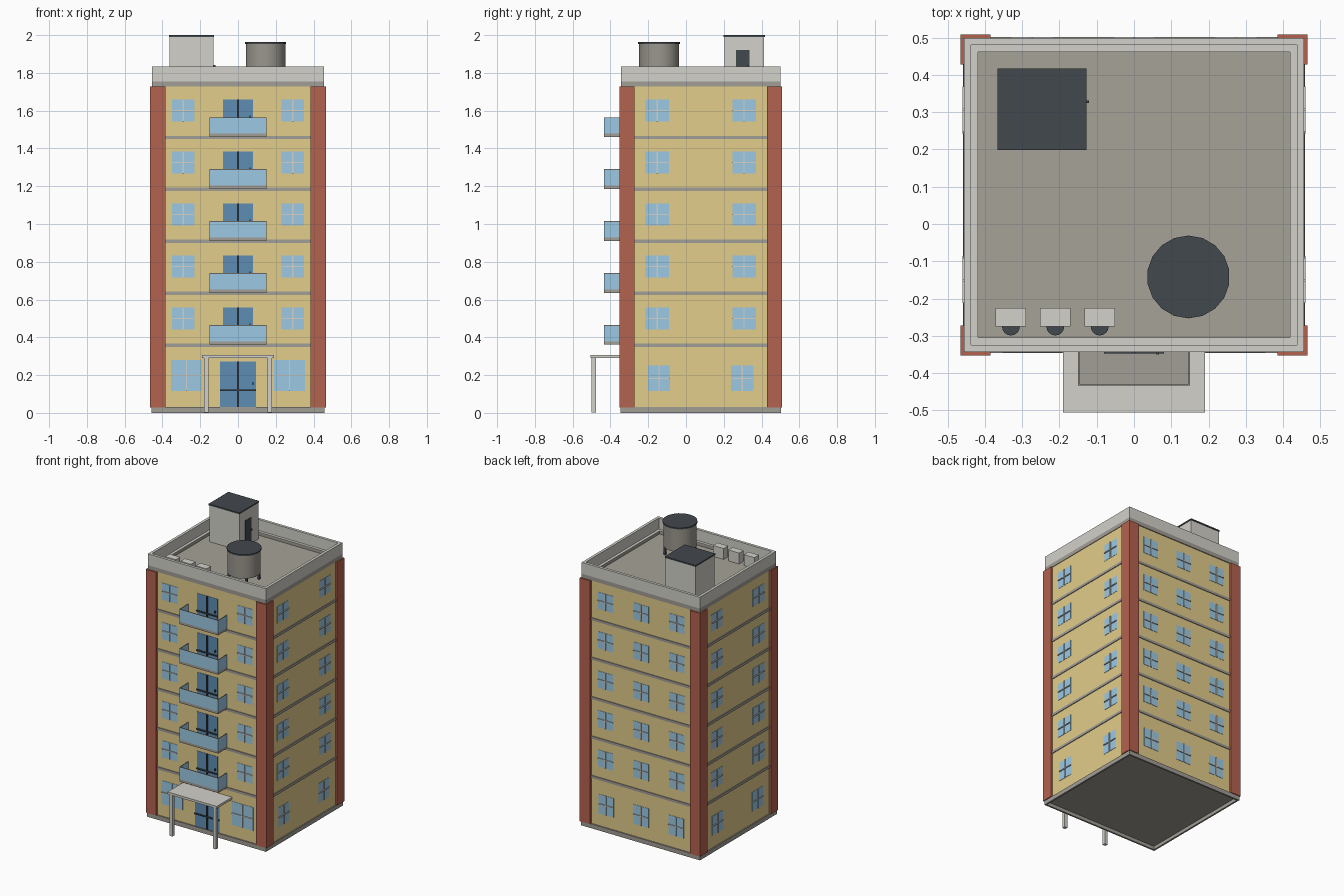
import bpy, bmesh, math
from mathutils import Matrix

cube = bpy.data.objects.get("Cube")
if cube:
    bpy.data.objects.remove(cube)


def material(name, hex_code):
    rgb = [int(hex_code[i:i + 2], 16) / 255 for i in (0, 2, 4)]
    lin = [c / 12.92 if c < 0.04045 else ((c + 0.055) / 1.055) ** 2.4 for c in rgb]
    m = bpy.data.materials.new(name)
    m.use_nodes = True
    m.diffuse_color = (*lin, 1)
    m.node_tree.nodes["Principled BSDF"].inputs["Base Color"].default_value = (*lin, 1)
    return m


WALL = material("yellow render", "E3CD8B")
BRICK = material("red brick", "B4634E")
LIGHT = material("light concrete", "D2D1CA")
GREY = material("grey concrete", "A29E96")
ROOF = material("roof felt", "A6A298")
GLASS = material("window glass", "9CC9E4")
DOOR = material("door glass", "5F8DB4")
DARK = material("dark metal", "42484E")
TANK = material("tank metal", "9B978E")


def finish(name, bm, mat):
    mesh = bpy.data.meshes.new(name)
    bm.to_mesh(mesh)
    bm.free()
    mesh.materials.append(mat)
    ob = bpy.data.objects.new(name, mesh)
    bpy.context.collection.objects.link(ob)
    return ob


def boxes(name, mat, items):
    """One object made of boxes, each given as (centre, size)."""
    bm = bmesh.new()
    for c, s in items:
        bmesh.ops.create_cube(bm, size=1, matrix=Matrix.Translation(c) @ Matrix.Diagonal((*s, 1)))
    return finish(name, bm, mat)


def span(x0, x1, y0, y1, z0, z1):
    return (((x0 + x1) / 2, (y0 + y1) / 2, (z0 + z1) / 2), (x1 - x0, y1 - y0, z1 - z0))


def cylinders(name, mat, items, sides):
    """Upright cylinders, each given as (x, y, z0, z1, radius)."""
    bm = bmesh.new()
    for x, y, z0, z1, r in items:
        bmesh.ops.create_cone(bm, cap_ends=True, segments=sides, radius1=r, radius2=r,
                              depth=z1 - z0, matrix=Matrix.Translation((x, y, (z0 + z1) / 2)))
    return finish(name, bm, mat)


CY = 0.078                # middle of the tower in y
WX, WY = 0.452, 0.415     # wall half sizes
DECK = 1.735              # roof deck height
FLOOR = 0.275
bands = [0.358 + FLOOR * i for i in range(5)]


def slab(hx, hy, z0, z1):
    return span(-hx, hx, CY - hy, CY + hy, z0, z1)


def ring(hx, hy, t, z0, z1):
    """Four walls of thickness t inside a rectangle."""
    walls = []
    for s in (-1, 1):
        walls.append(((0, CY + s * (hy - t / 2), (z0 + z1) / 2), (2 * hx, t, z1 - z0)))
        walls.append(((s * (hx - t / 2), CY, (z0 + z1) / 2), (t, 2 * (hy - t), z1 - z0)))
    return walls


def on_wall(side, u, z, w, h, t):
    """Plate of thickness t on a facade, centred at u along it."""
    if side in ("front", "back"):
        s = -1 if side == "front" else 1
        return ((u, CY + s * (WY + t / 2), z), (w, t, h))
    s = -1 if side == "left" else 1
    return ((s * (WX + t / 2), CY + u, z), (t, w, h))


# Tower, standing on a hollow plinth
boxes("walls", WALL, [slab(WX, WY, 0.029, 1.73)])
boxes("plinth", GREY, ring(0.459, 0.424, 0.012, 0, 0.03))
boxes("ground_slab", GREY, [slab(0.45, 0.415, 0.024, 0.0295)])
boxes("floor_bands", GREY, [slab(0.457, 0.42, z - 0.009, z + 0.009) for z in bands])
boxes("corner_pillars", BRICK, [((sx * 0.425, CY + sy * 0.39, 0.878), (0.08, 0.08, 1.698))
                                for sx in (-1, 1) for sy in (-1, 1)])

# Roof edge beam, sunken deck and parapet
PX, PY, T = 0.456, 0.421, 0.019
boxes("roof_edge", GREY, ring(PX, PY, 2 * T, 1.727, 1.755))
boxes("roof_deck", ROOF, [slab(PX - 2 * T, PY - 2 * T, 1.727, DECK)])
boxes("parapet", LIGHT, ring(PX, PY, T, 1.755, 1.834))
boxes("parapet_ledge", LIGHT, ring(PX - T, PY - T, T, 1.753, 1.757))

# Windows: (side, u, z, width, height)
windows = []
for i in range(5):
    z = 0.5 + FLOOR * i
    windows += [("front", u, z, 0.117, 0.117) for u in (-0.29, 0.29)]
    windows += [("back", u, z, 0.117, 0.117) for u in (-0.275, 0, 0.275)]
    windows += [(s, u, z, 0.125, 0.117) for s in ("left", "right") for u in (-0.23, 0.23)]
windows += [("front", u, 0.197, 0.164, 0.164) for u in (-0.272, 0.272)]
windows += [("back", u, 0.183, 0.117, 0.135) for u in (-0.27, 0, 0.27)]
windows += [(s, u, 0.183, 0.117, 0.135) for s in ("left", "right") for u in (-0.22, 0.22)]
for side in ("front", "back", "left", "right"):
    own = [w for w in windows if w[0] == side]
    boxes(side + "_window_panes", GLASS, [on_wall(*w, 0.002) for w in own])
    boxes(side + "_window_bars", LIGHT,
          [on_wall(s, u, z, 0.006, h - 0.004, 0.008) for s, u, z, w, h in own]
          + [on_wall(s, u, z, w - 0.004, 0.006, 0.008) for s, u, z, w, h in own])

# Doors: (bottom, top, half width)
doors = [(0.03, 0.272, 0.095)] + [(z + 0.009, z + 0.201, 0.08) for z in bands]
panes, bars = [], []
for z0, z1, hw in doors:
    h = z1 - z0
    panes.append(on_wall("front", 0, (z0 + z1) / 2, 2 * hw, h, 0.002))
    bars.append(on_wall("front", 0, (z0 + z1) / 2, 0.008, h, 0.01))
    bars.append(on_wall("front", 0, z0 + 0.37 * h, 2 * hw, 0.008, 0.01))
    bars.append(on_wall("front", hw - 0.016, z0 + 0.52 * h, 0.006, 0.014, 0.013))
boxes("door_panes", DOOR, panes)
boxes("door_bars_and_handles", DARK, bars)

# Balconies
floors, panels, rails = [], [], []
Y0, Y1, B, P = -0.433, -0.335, 0.15, 0.004
for z in bands:
    floors.append(span(-B, B, Y0, Y1, z + 0.003, z + 0.02))
    zb, zt = z + 0.02, z + 0.103
    panels.append(span(-B, B, Y0, Y0 + P, zb, zt))
    rails.append(span(-B, B, Y0, Y0 + P, zt, zt + 0.004))
    for s in (-1, 1):
        x0, x1 = sorted((s * B, s * (B - P)))
        panels.append(span(x0, x1, Y0 + P, Y1, zb, zt))
        rails.append(span(x0, x1, Y0 + P, Y1, zt, zt + 0.004))
boxes("balcony_floors", GREY, floors)
boxes("balcony_panels", GLASS, panels)
boxes("balcony_rails", GREY, rails)

# Entrance canopy
boxes("canopy", LIGHT, [span(-0.19, 0.19, -0.506, -0.335, 0.29, 0.306)])
boxes("canopy_posts", LIGHT, [((s * 0.168, -0.488, 0.146), (0.022, 0.022, 0.29)) for s in (-1, 1)])

# Stair house
boxes("stair_house", LIGHT, [span(-0.362, -0.131, 0.203, 0.413, DECK, 1.99)])
boxes("stair_house_roof", DARK, [span(-0.366, -0.128, 0.198, 0.417, 1.99, 2.0)])
boxes("stair_house_door", DARK, [span(-0.133, -0.129, 0.266, 0.335, DECK, 1.92),
                                 span(-0.13, -0.12, 0.325, 0.331, 1.83, 1.842)])

# Water tank
TX, TY = 0.146, -0.142
tank = cylinders("water_tank", TANK, [(TX, TY, 1.793, 1.953, 0.106)], 18)
cylinders("tank_lid", DARK, [(TX, TY, 1.953, 1.963, 0.111)], 18)
boxes("tank_legs", DARK, [((TX + sx * 0.068, TY + sy * 0.068, DECK + 0.03), (0.014, 0.014, 0.06))
                          for sx in (-1, 1) for sy in (-1, 1)])
bpy.context.view_layer.objects.active = tank
tank.select_set(True)
bpy.ops.object.shade_smooth_by_angle(angle=math.radians(35))

# Air conditioners
units = [-0.33, -0.211, -0.092]
boxes("air_conditioners", LIGHT, [((x, -0.25, DECK + 0.038), (0.082, 0.05, 0.076)) for x in units])
cylinders("air_conditioner_fans", DARK, [(x, -0.275, 1.77, 1.78, 0.024) for x in units], 16)
